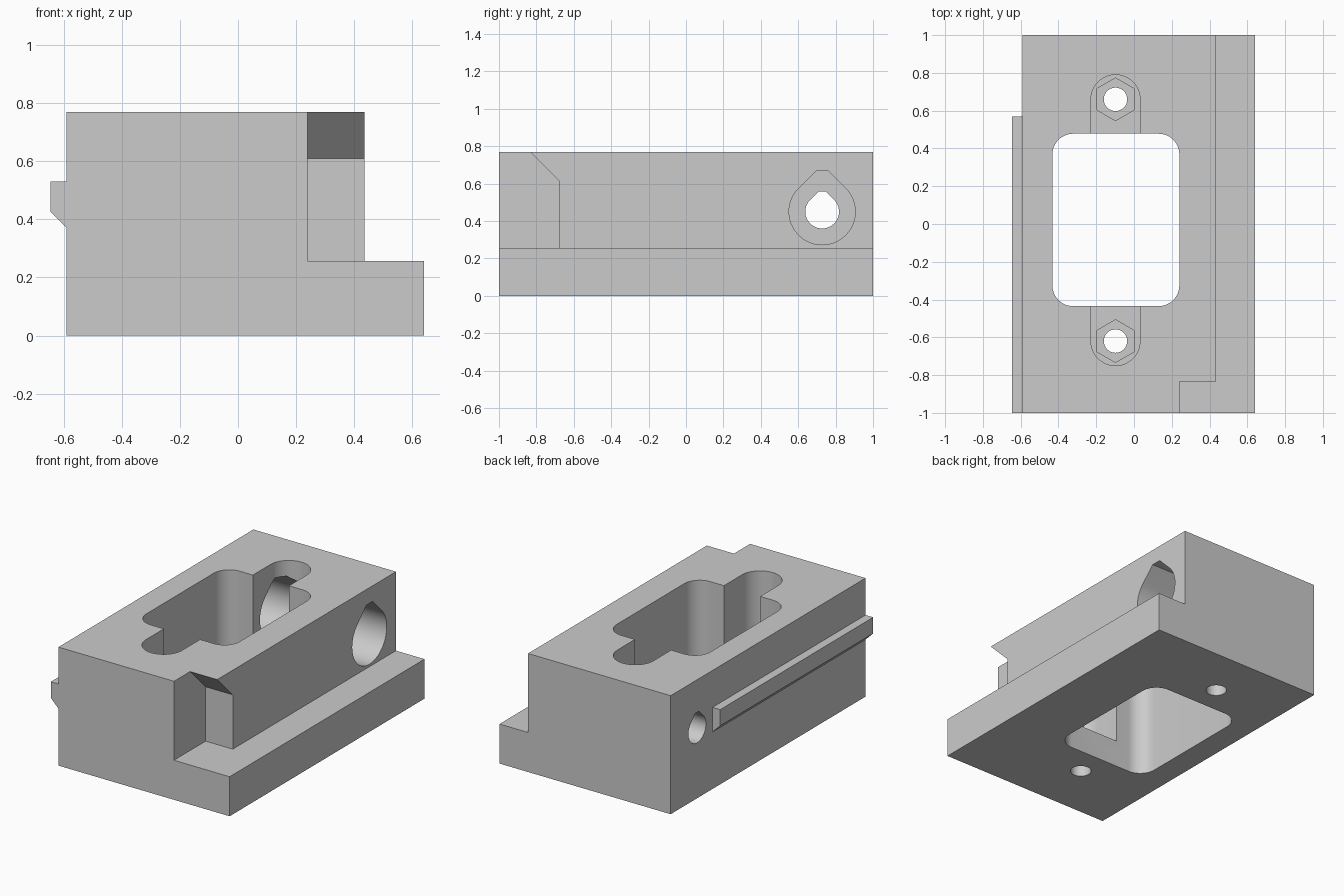
import bpy
import bmesh
from math import sin, cos, pi, radians
from mathutils import Vector

cube = bpy.data.objects.get("Cube")
if cube:
    bpy.data.objects.remove(cube, do_unlink=True)

grey = bpy.data.materials.new("matte grey")
grey.use_nodes = True
grey.diffuse_color = (0.6, 0.6, 0.6, 1)
grey.node_tree.nodes["Principled BSDF"].inputs["Base Color"].default_value = (0.6, 0.6, 0.6, 1)


def prism(name, outline, axis, start, end):
    """Extrude a 2D outline along x (outline yz), y (outline xz) or z (outline xy)."""
    place = {"x": lambda a, b: (start, a, b),
             "y": lambda a, b: (a, start, b),
             "z": lambda a, b: (a, b, start)}[axis]
    step = Vector([end - start if axis == k else 0 for k in "xyz"])
    bm = bmesh.new()
    face = bm.faces.new([bm.verts.new(place(a, b)) for a, b in outline])
    top = bmesh.ops.extrude_face_region(bm, geom=[face])["geom"]
    bmesh.ops.translate(bm, vec=step, verts=[v for v in top if isinstance(v, bmesh.types.BMVert)])
    bmesh.ops.recalc_face_normals(bm, faces=bm.faces)
    mesh = bpy.data.meshes.new(name)
    bm.to_mesh(mesh)
    bm.free()
    mesh.materials.append(grey)
    obj = bpy.data.objects.new(name, mesh)
    bpy.context.collection.objects.link(obj)
    return obj


def arc(cx, cy, r, a0, a1, n):
    return [(cx + r * cos(radians(a0 + (a1 - a0) * i / n)),
             cy + r * sin(radians(a0 + (a1 - a0) * i / n))) for i in range(n + 1)]


def full_circle(cx, cy, r, n, turn=0):
    return arc(cx, cy, r, turn, turn + 360, n)[:-1]


def rounded_rect(x0, x1, y0, y1, r):
    return (arc(x1 - r, y1 - r, r, 0, 90, 12) + arc(x0 + r, y1 - r, r, 90, 180, 12)
            + arc(x0 + r, y0 + r, r, 180, 270, 12) + arc(x1 - r, y0 + r, r, 270, 360, 12))


def teardrop(cy, cz, r, top):
    """Circle with 45 degree shoulders that end in a flat top."""
    half = r * 2 ** 0.5 - top
    return arc(cy, cz, r, 135, 405, 48) + [(cy + half, cz + top), (cy - half, cz + top)]


def cut(target, cutter):
    cutter.hide_render = True
    mod = target.modifiers.new("cut", "BOOLEAN")
    mod.operation = "DIFFERENCE"
    mod.solver = "EXACT"
    mod.object = cutter
    with bpy.context.temp_override(object=target, active_object=target):
        bpy.ops.object.modifier_apply(modifier=mod.name)
    bpy.data.objects.remove(cutter, do_unlink=True)


# Block with a low ledge along its left side
LEDGE = 0.257
body = prism("body", [(-0.59, 0), (0.64, 0), (0.64, LEDGE), (0.435, LEDGE),
                      (0.435, 0.77), (-0.59, 0.77)], "y", -1, 1)

# Front corner notch with a sloped overhang
cut(body, prism("corner_notch", [(-1.1, LEDGE), (-0.675, LEDGE), (-0.675, 0.61),
                                 (-0.885, 0.82), (-1.1, 0.82)], "x", 0.24, 0.7))

# Central through pocket
cut(body, prism("pocket", rounded_rect(-0.432, 0.24, -0.435, 0.478, 0.11), "z", -0.1, 0.9))

# Screw slots at both ends of the pocket, with nut recess and screw hole
SX = -0.098
for cy, side in ((0.66, 1), (-0.62, -1)):
    slot = arc(SX, cy, 0.13, 0, 180 * side, 24)
    inner = cy - side * 0.35
    slot += [(SX - 0.13, inner), (SX + 0.13, inner)]
    cut(body, prism("slot", slot, "z", 0.177, 0.9))
    cut(body, prism("nut_recess", full_circle(SX, cy, 0.113, 6, 30), "z", 0.09, 0.25))
    cut(body, prism("screw_hole", full_circle(SX, cy, 0.062, 32), "z", -0.1, 0.2))

# Stepped teardrop cross bore
cut(body, prism("wide_bore", teardrop(0.728, 0.45, 0.177, 0.218), "x", -0.46, 0.8))
cut(body, prism("narrow_bore", teardrop(0.728, 0.45, 0.09, 0.108), "x", -0.8, -0.4))

# Side rail with a chamfered underside
rail = prism("side_rail", [(-0.59, 0.53), (-0.645, 0.53), (-0.645, 0.425), (-0.59, 0.37)],
             "y", -1, 0.57)

# Smooth bores and rounded corners, keep edges sharp
bpy.ops.object.select_all(action="DESELECT")
for obj in (body, rail):
    obj.select_set(True)
bpy.context.view_layer.objects.active = body
bpy.ops.object.shade_smooth_by_angle(angle=radians(25))
